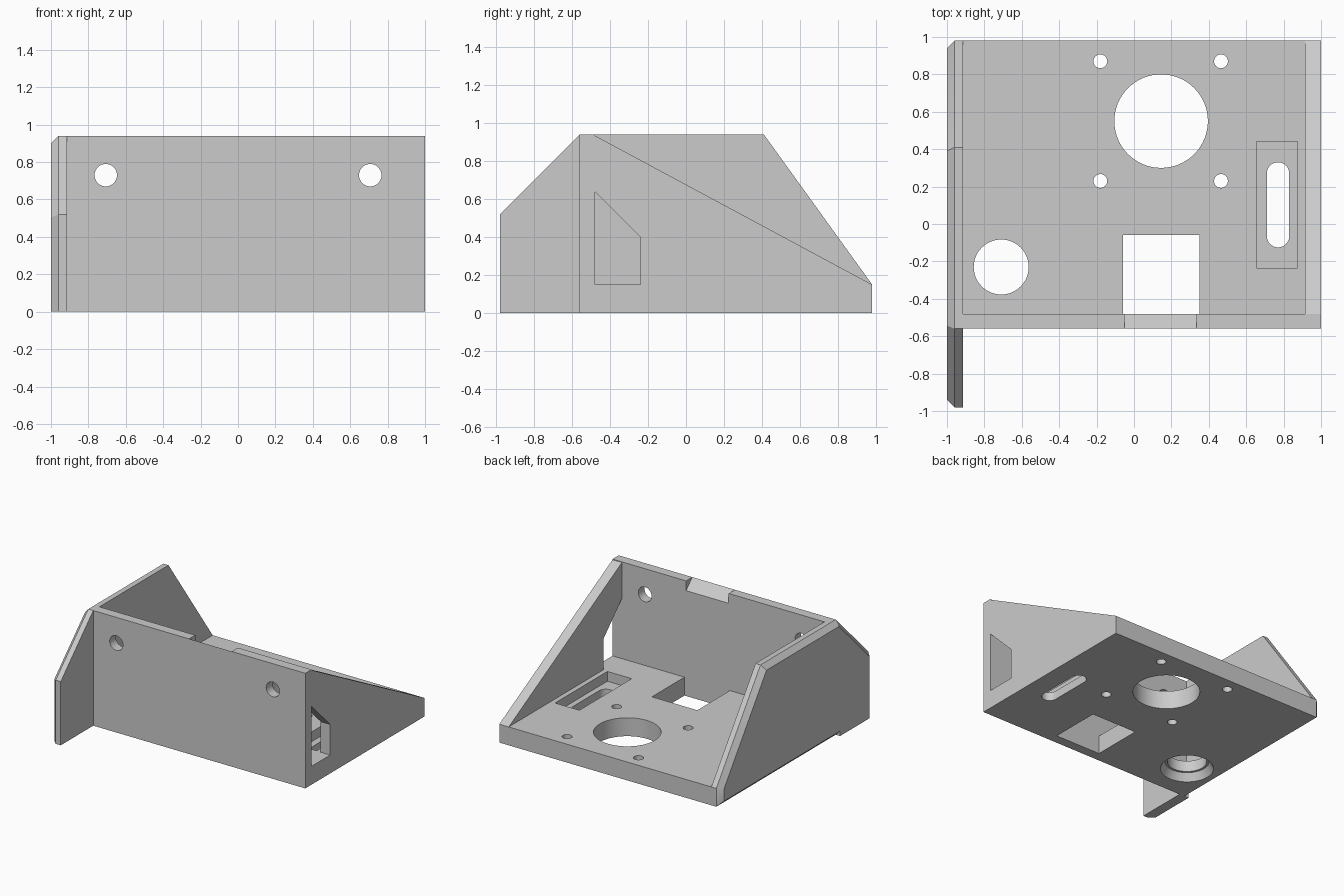
import bpy, bmesh
from math import cos, sin, pi

cube = bpy.data.objects.get("Cube")
if cube:
    bpy.data.objects.remove(cube, do_unlink=True)

grey = bpy.data.materials.new("plain_grey")
grey.use_nodes = True
grey.diffuse_color = (0.6, 0.6, 0.6, 1)
grey.node_tree.nodes["Principled BSDF"].inputs["Base Color"].default_value = (0.6, 0.6, 0.6, 1)


def to_object(bm, name):
    bmesh.ops.recalc_face_normals(bm, faces=bm.faces)
    mesh = bpy.data.meshes.new(name)
    bm.to_mesh(mesh)
    bm.free()
    mesh.materials.append(grey)
    obj = bpy.data.objects.new(name, mesh)
    bpy.context.collection.objects.link(obj)
    return obj


def prism(name, axis, points, lo, hi, bevel_outer=0):
    """Extrude a profile along an axis; optionally chamfer the rim at lo."""
    place = {"x": lambda a, b, t: (t, a, b),
             "y": lambda a, b, t: (a, t, b),
             "z": lambda a, b, t: (a, b, t)}[axis]
    bm = bmesh.new()
    face = bm.faces.new([bm.verts.new(place(a, b, lo)) for a, b in points])
    rim = list(face.edges)
    new = bmesh.ops.extrude_face_region(bm, geom=[face], use_keep_orig=True)["geom"]
    shift = place(0, 0, hi - lo)
    bmesh.ops.translate(bm, vec=shift, verts=[v for v in new if isinstance(v, bmesh.types.BMVert)])
    bmesh.ops.recalc_face_normals(bm, faces=bm.faces)
    if bevel_outer:
        edges = [e for e in rim if max(v.co.z for v in e.verts) > 0.01]
        bmesh.ops.bevel(bm, geom=edges, offset=bevel_outer, offset_type="OFFSET",
                        segments=1, profile=0.5, affect="EDGES")
    return to_object(bm, name)


def rect(a0, a1, b0, b1):
    return [(a0, b0), (a1, b0), (a1, b1), (a0, b1)]


def circle(a, b, r, n=48):
    return [(a + r * cos(2 * pi * i / n), b + r * sin(2 * pi * i / n)) for i in range(n)]


def slot(x, y0, y1, r, n=16):
    top = [(x + r * cos(pi * i / n), y1 - r + r * sin(pi * i / n)) for i in range(n + 1)]
    low = [(x - r * cos(pi * i / n), y0 + r - r * sin(pi * i / n)) for i in range(n + 1)]
    return top + low


def combine(target, other, operation):
    mod = target.modifiers.new(operation, "BOOLEAN")
    mod.operation = operation
    mod.solver = "EXACT"
    mod.object = other
    bpy.context.view_layer.objects.active = target
    bpy.ops.object.modifier_apply(modifier=mod.name)
    bpy.data.objects.remove(other, do_unlink=True)


FRONT, INNER, BACK, TOP, FLOOR = -0.56, -0.48, 0.98, 0.94, 0.15

# Base plate, front wall and the two side walls
bracket = prism("mounting_bracket", "z", rect(-0.94, 1, FRONT, BACK), 0, FLOOR)
solids = [
    prism("front_wall", "y", rect(-0.94, 1, 0, TOP), FRONT, INNER),
    prism("sloped_side_wall", "x", [(FRONT, 0), (BACK, 0), (BACK, FLOOR), (-0.49, TOP), (FRONT, TOP)], 0.915, 1),
    prism("finned_side_wall", "x", [(-0.98, 0), (BACK, 0), (BACK, FLOOR), (0.41, TOP),
                                    (FRONT, TOP), (-0.98, 0.52)], -1, -0.915, 0.04),
]
for part in solids:
    combine(bracket, part, "UNION")

# Motor opening and its four screw holes
cutters = [prism("motor_hole", "z", circle(0.145, 0.55, 0.25, 64), -0.1, 0.3)]
for x in (-0.18, 0.465):
    for y in (0.23, 0.87):
        cutters.append(prism("screw_hole", "z", circle(x, y, 0.037, 24), -0.1, 0.3))

# Round opening, wider from below
cutters.append(prism("round_hole", "z", circle(-0.71, -0.23, 0.147), -0.1, 0.3))
bm = bmesh.new()
bmesh.ops.create_cone(bm, cap_ends=True, segments=48, radius1=0.21, radius2=0.165, depth=0.08)
bmesh.ops.translate(bm, vec=(-0.71, -0.23, 0.02), verts=bm.verts)
cutters.append(to_object(bm, "round_hole_flare"))

# Rectangular opening, slot and the recess around it
cutters.append(prism("square_hole", "z", rect(-0.06, 0.35, INNER, -0.06), -0.1, 0.3))
cutters.append(prism("slot_recess", "z", rect(0.655, 0.875, -0.235, 0.44), 0.07, 0.2))
cutters.append(prism("slot_hole", "z", slot(0.77, -0.125, 0.33, 0.06), -0.1, 0.12))

# Front wall holes and the sloped notch on its inner top edge
for x in (-0.707, 0.707):
    cutters.append(prism("wall_hole", "y", circle(x, 0.73, 0.06, 32), -0.7, -0.4))
cutters.append(prism("notch", "x", [(FRONT, TOP), (-0.46, 0.84), (-0.46, 1), (FRONT, 1)], -0.05, 0.335))

# Side window and the chamfer under the finned wall
cutters.append(prism("side_window", "x", [(INNER, FLOOR), (-0.24, FLOOR), (-0.24, 0.4), (INNER, 0.64)], 0.9, 1.1))
cutters.append(prism("under_chamfer", "y", [(-1.02, 0.06), (-1.02, -0.02), (-0.94, -0.02)], FRONT, 1.1))
for cutter in cutters:
    combine(bracket, cutter, "DIFFERENCE")

bpy.ops.object.select_all(action="DESELECT")
bracket.select_set(True)
bpy.context.view_layer.objects.active = bracket
bpy.ops.object.shade_smooth_by_angle(angle=pi / 6)
